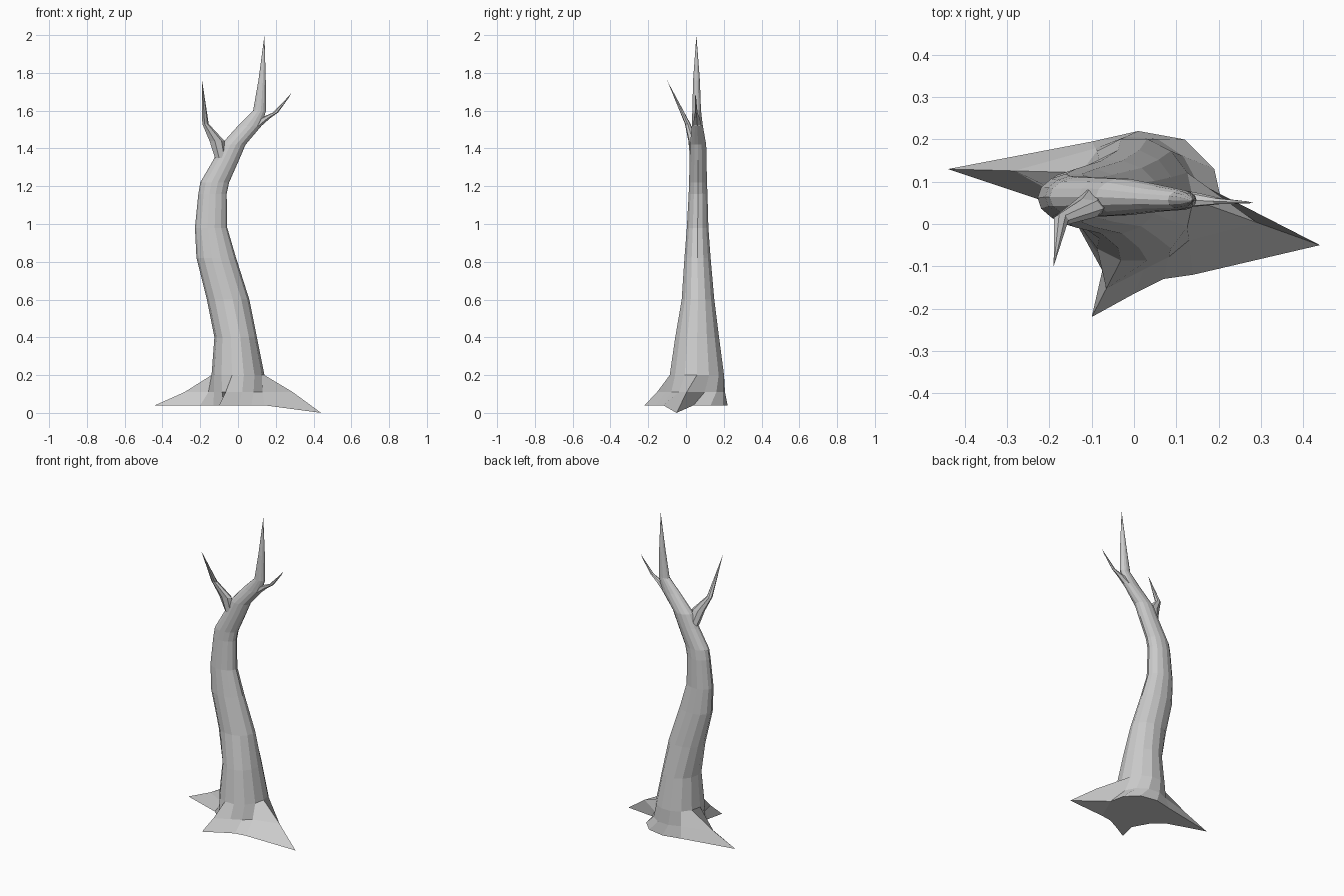
import bpy, bmesh
from math import cos, sin, tau
from mathutils import Vector

cube = bpy.data.objects.get("Cube")
if cube:
    bpy.data.objects.remove(cube)

bark = bpy.data.materials.new("grey bark")
bark.use_nodes = True
bark.diffuse_color = (0.6, 0.6, 0.6, 1)
bark.node_tree.nodes["Principled BSDF"].inputs["Base Color"].default_value = (0.6, 0.6, 0.6, 1)


def ring(z, x0, x1, y0, y1, sides):
    """Level oval section filling the given x and y spans."""
    cx, cy, rx, ry = (x0 + x1) / 2, (y0 + y1) / 2, (x1 - x0) / 2, (y1 - y0) / 2
    return [Vector((cx + rx * cos(tau * k / sides), cy + ry * sin(tau * k / sides), z))
            for k in range(sides)]


def loft(name, rings, tip):
    """Skin the rings from bottom to top, closing in a pointed tip."""
    bm = bmesh.new()
    rows = [[bm.verts.new(p) for p in r] for r in rings]
    n = len(rows[0])
    bottom = bm.faces.new(rows[0][::-1])
    for low, high in zip(rows, rows[1:]):
        for k in range(n):
            j = (k + 1) % n
            bm.faces.new((low[k], low[j], high[j], high[k]))
    end = bm.verts.new(tip)
    for k in range(n):
        bm.faces.new((rows[-1][k], rows[-1][(k + 1) % n], end))
    bmesh.ops.triangulate(bm, faces=[bottom])
    bmesh.ops.recalc_face_normals(bm, faces=bm.faces)
    mesh = bpy.data.meshes.new(name)
    bm.to_mesh(mesh)
    bm.free()
    mesh.materials.append(bark)
    obj = bpy.data.objects.new(name, mesh)
    bpy.context.collection.objects.link(obj)


# Trunk sections: height, x span, y span
SIDES = 14
sections = [
    (0.20, -0.14, 0.14, -0.09, 0.205),
    (0.40, -0.125, 0.10, -0.06, 0.178),
    (0.60, -0.165, 0.06, -0.025, 0.152),
    (0.82, -0.22, -0.01, -0.01, 0.132),
    (0.98, -0.228, -0.057, 0.003, 0.12),
    (1.16, -0.21, -0.06, 0.013, 0.115),
    (1.22, -0.20, -0.047, 0.015, 0.112),
    (1.34, -0.13, 0.006, 0.018, 0.11),
    (1.42, -0.09, 0.04, 0.02, 0.108),
    (1.52, 0.0, 0.125, 0.03, 0.09),
    (1.60, 0.08, 0.148, 0.033, 0.08),
    (1.76, 0.108, 0.147, 0.037, 0.074),
]
trunk = [ring(*s, SIDES) for s in sections]

# Root outline on the ground, with three long points
foot = [(0.44, -0.05), (0.21, 0.04), (0.19, 0.13), (0.12, 0.20), (0.01, 0.22),
        (-0.10, 0.195), (-0.44, 0.13), (-0.20, 0.05), (-0.13, -0.01), (-0.075, -0.11),
        (-0.10, -0.22), (0.0, -0.165), (0.07, -0.13), (0.14, -0.12)]
base = [Vector((x, y, 0.04)) for x, y in foot]
base[0].z = 0.0

# Roots flare from the trunk: ridges run straight, hollows stay tight
flare = []
for k, (low, high) in enumerate(zip(base, trunk[0])):
    p = low.lerp(high, 0.5 if k in (0, 6, 10) else 0.72)
    p.z = 0.11
    flare.append(p)

loft("trunk_and_roots", [base, flare] + trunk, (0.14, 0.055, 2.0))

# Forked side branch leaning forward
loft("right_branch", [ring(1.35, -0.125, -0.06, 0.02, 0.09, 7),
                      ring(1.44, -0.155, -0.072, 0.012, 0.06, 7),
                      ring(1.53, -0.191, -0.155, -0.006, 0.024, 7)],
     (-0.19, -0.10, 1.76))

# Thin twig beside the top spike
loft("left_twig", [ring(1.52, 0.06, 0.125, 0.035, 0.085, 6),
                   ring(1.56, 0.115, 0.17, 0.04, 0.075, 6),
                   ring(1.59, 0.185, 0.212, 0.046, 0.062, 6),
                   ring(1.67, 0.262, 0.27, 0.048, 0.054, 6)],
     (0.283, 0.05, 1.695))
